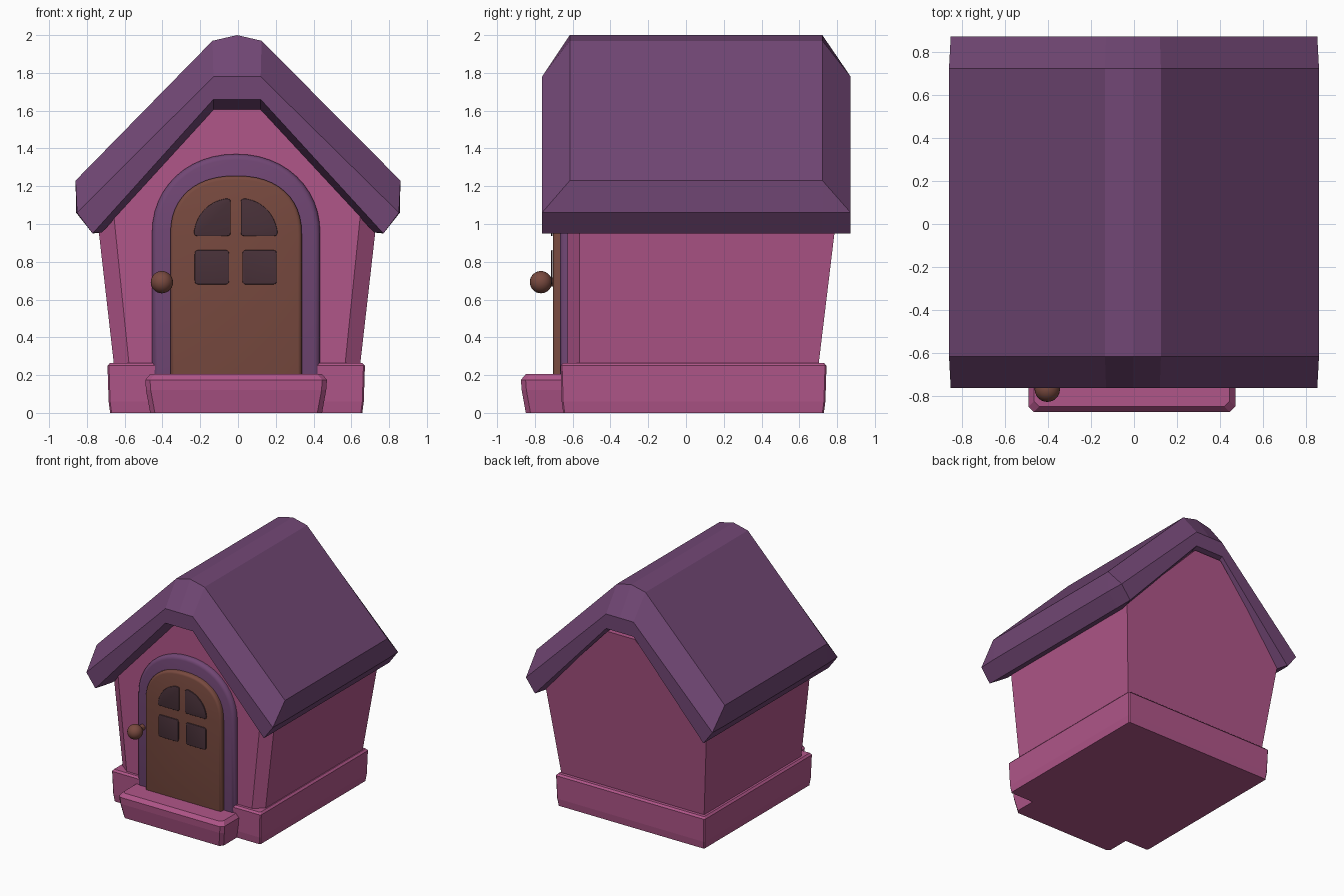
import bpy, bmesh, math
from mathutils import Vector

if "Cube" in bpy.data.objects:
    bpy.data.objects.remove(bpy.data.objects["Cube"])


def material(name, rgb):
    m = bpy.data.materials.new(name)
    m.diffuse_color = (*rgb, 1)
    m.use_nodes = True
    m.node_tree.nodes["Principled BSDF"].inputs["Base Color"].default_value = m.diffuse_color
    return m


PINK = material("pink", (0.434, 0.092, 0.25))
PURPLE = material("purple", (0.165, 0.062, 0.175))
BROWN = material("brown", (0.19, 0.068, 0.050))
GLASS = material("dark_glass", (0.066, 0.031, 0.041))


def finish(name, bm, mat, smooth=False):
    bmesh.ops.remove_doubles(bm, verts=bm.verts, dist=1e-5)
    bmesh.ops.recalc_face_normals(bm, faces=bm.faces)
    me = bpy.data.meshes.new(name)
    bm.to_mesh(me)
    bm.free()
    me.materials.append(mat)
    ob = bpy.data.objects.new(name, me)
    bpy.context.collection.objects.link(ob)
    if smooth:
        bpy.ops.object.select_all(action='DESELECT')
        ob.select_set(True)
        bpy.context.view_layer.objects.active = ob
        bpy.ops.object.shade_smooth_by_angle(angle=math.radians(35))
    return ob


def loft(name, rings, mat):
    """Skin matching closed rings and cap both ends."""
    bm = bmesh.new()
    vs = [[bm.verts.new(p) for p in r] for r in rings]
    n = len(vs[0])
    for a, b in zip(vs, vs[1:]):
        for i in range(n):
            j = (i + 1) % n
            bm.faces.new((a[i], a[j], b[j], b[i]))
    bm.faces.new(vs[0])
    bm.faces.new(vs[-1])
    return finish(name, bm, mat)


def plate(name, pts, front, back, bevel, mat):
    """Extrude an x,z outline along y and round its front rim."""
    bm = bmesh.new()
    f = bm.faces.new([bm.verts.new((x, front, z)) for x, z in pts])
    rim = list(f.edges)
    ret = bmesh.ops.extrude_face_region(bm, geom=[f], use_keep_orig=True)
    for v in ret["geom"]:
        if isinstance(v, bmesh.types.BMVert):
            v.co.y = back
    bmesh.ops.recalc_face_normals(bm, faces=bm.faces)
    bmesh.ops.bevel(bm, geom=rim, offset=bevel, segments=3, profile=0.5, affect='EDGES')
    return finish(name, bm, mat, True)


def rounded(pts, r):
    """Round the sharp corners of an outline."""
    out, n = [], len(pts)
    for i, p in enumerate(pts):
        p = Vector(p)
        a, b = Vector(pts[i - 1]) - p, Vector(pts[(i + 1) % n]) - p
        if a.angle(b) > math.radians(130):
            out.append(tuple(p))
            continue
        a, b = p + a.normalized() * r, p + b.normalized() * r
        for t in (0, 0.33, 0.67, 1):
            out.append(tuple(a * (1 - t) ** 2 + p * 2 * t * (1 - t) + b * t * t))
    return out


def arch(w, z0, spring, top, power, cx=-0.01):
    pts = [(cx + w, z0)]
    for i in range(25):
        a = math.pi * i / 24
        c, s = math.cos(a), math.sin(a)
        pts.append((cx + w * math.copysign(abs(c) ** (2 / power), c),
                    spring + (top - spring) * abs(s) ** (2 / power)))
    return pts + [(cx - w, z0)]


# Roof: thick gabled shell with chamfered gable ends
def roof_ring(y, half):
    right = [(x - 0.005 if x < 0.2 else x, z) for x, z in half]
    left = [(-x - 0.005 if x < 0.2 else -x, z) for x, z in half]
    return [(x, y, z) for x, z in right + [(-0.005, half[-1][1] + (0.03 if half[-1][1] > 1.9 else 0))]
            + left[::-1]]


end = [(0.125, 1.66), (0.765, 0.955), (0.77, 0.95), (0.852, 1.06), (0.852, 1.06), (0.125, 1.78)]
mid = [(0.125, 1.60), (0.72, 0.955), (0.77, 0.95), (0.857, 1.06), (0.86, 1.23), (0.13, 1.97)]
loft("roof", [roof_ring(y, h) for y, h in
              ((-0.762, end), (-0.615, mid), (0.722, mid), (0.872, end))], PURPLE)


# Walls: flaring gabled body with chamfered front corners
def wall_ring(half, ys):
    r = [(x, y, z) for (x, z), y in zip(half, ys)]
    return r + [(-x - 0.01, y, z) for x, y, z in r[::-1]]


side = [(0.645, 0.24), (0.73, 0.985), (0.12, 1.63)]
loft("walls", [wall_ring([(0.565, 0.24), (0.65, 1.07), (0.12, 1.63)], (-0.628,) * 3),
               wall_ring(side, (-0.565,) * 3),
               wall_ring(side, (0.70, 0.79, 0.855))], PINK)


# Plinth and front step: stacked rings with trimmed corners
def slab_ring(x0, x1, y0, y1, z, c):
    return [(x0 + c, y0, z), (x1 - c, y0, z), (x1, y0 + c, z), (x1, y1 - c, z),
            (x1 - c, y1, z), (x0 + c, y1, z), (x0, y1 - c, z), (x0, y0 + c, z)]


loft("plinth", [slab_ring(-0.677 - d, 0.658 + d, -0.65 - d, 0.73 + d, z, 0.008)
                for z, d in ((0, 0), (0.06, 0.008), (0.25, 0.014), (0.265, 0.0))], PINK)
loft("front_step", [slab_ring(-0.465 - d, 0.445 + d, -0.848 - d, -0.55, z, 0.025)
                    for z, d in ((0, 0), (0.12, 0.022), (0.175, 0.026), (0.205, 0.0))], PINK)

# Door frame and door
plate("door_frame", arch(0.445, 0.15, 0.95, 1.37, 2.1), -0.668, -0.58, 0.03, PURPLE)
plate("door", arch(0.348, 0.15, 0.94, 1.255, 2.3), -0.705, -0.62, 0.02, BROWN)

# Door panes: two squares below, two quarter circles above
for s, tag in ((-1, "left"), (1, "right")):
    cx = -0.012
    square = [(cx + s * x, z) for x, z in
              ((0.035, 0.68), (0.217, 0.68), (0.217, 0.862), (0.035, 0.862))]
    quarter = [(cx + s * 0.027, 0.936)] + [
        (cx + s * (0.027 + 0.195 * math.cos(a)), 0.936 + 0.2 * math.sin(a))
        for a in (math.pi / 2 * i / 10 for i in range(11))]
    for label, pts in (("lower", square), ("upper", quarter)):
        plate(f"{label}_pane_{tag}", rounded(pts, 0.02), -0.7145, -0.7055, 0.004, GLASS)

# Knob and its neck
bm = bmesh.new()
bmesh.ops.create_uvsphere(bm, u_segments=24, v_segments=14, radius=0.059)
bmesh.ops.translate(bm, verts=bm.verts, vec=(-0.403, -0.768, 0.692))
finish("door_knob", bm, BROWN, True)
loft("knob_neck", [[(-0.403 + 0.024 * math.cos(i * math.pi / 6), y,
                     0.692 + 0.024 * math.sin(i * math.pi / 6)) for i in range(12)]
                   for y in (-0.74, -0.64)], BROWN)
